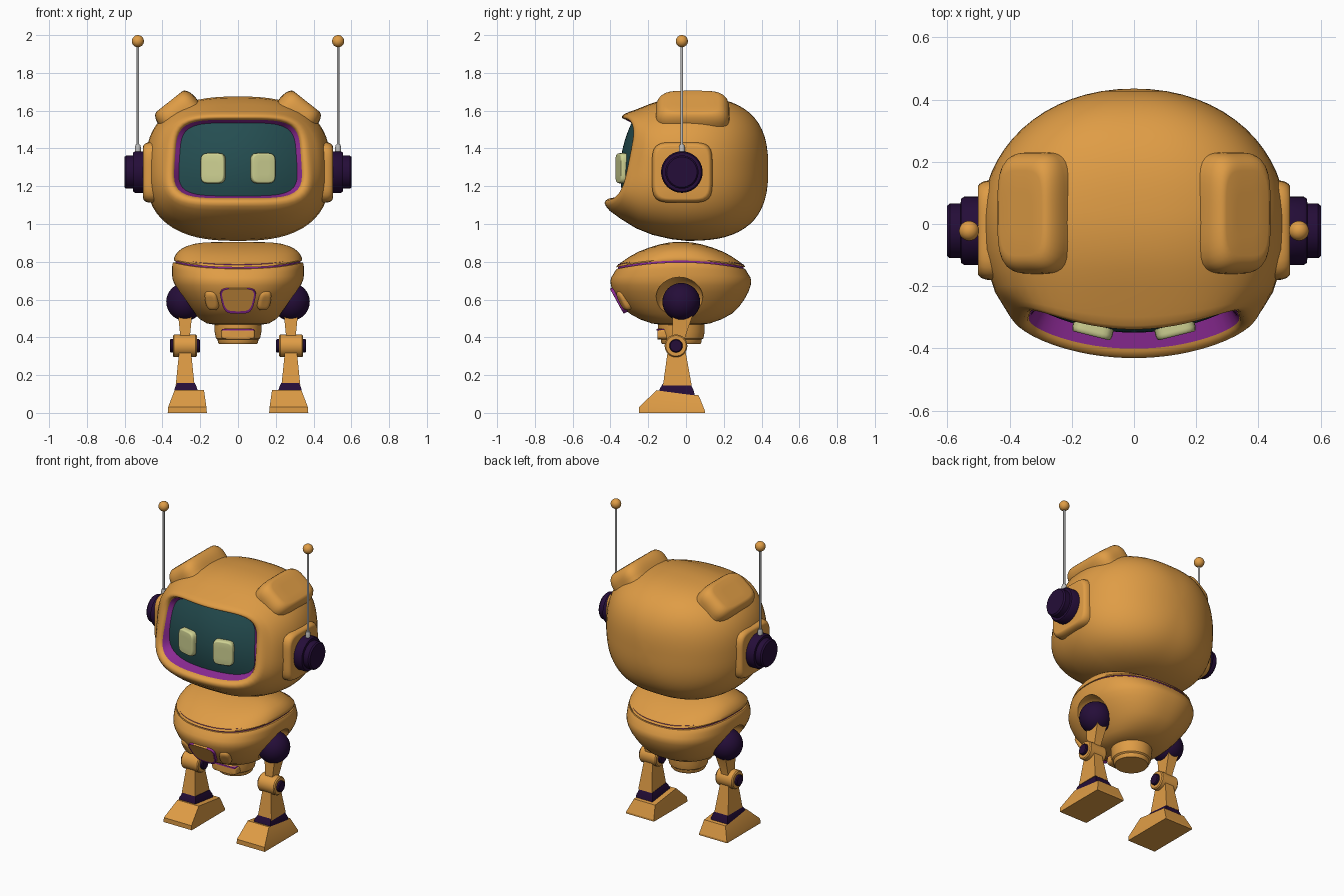
import bpy, bmesh, math
from mathutils import Vector, Matrix

if "Cube" in bpy.data.objects:
    bpy.data.objects.remove(bpy.data.objects["Cube"])


def material(name, rgb):
    m = bpy.data.materials.new(name)
    m.diffuse_color = (*rgb, 1)
    m.use_nodes = True
    m.node_tree.nodes["Principled BSDF"].inputs["Base Color"].default_value = m.diffuse_color
    return m


ORANGE = material("orange", (0.74, 0.335, 0.06))
PURPLE = material("purple trim", (0.28, 0.025, 0.32))
DARK = material("dark violet", (0.018, 0.004, 0.04))
TEAL = material("dark teal", (0.018, 0.075, 0.082))
LIME = material("pale lime", (0.62, 0.64, 0.29))
GREY = material("light grey", (0.5, 0.5, 0.5))


def smooth(ob, angle=35):
    bpy.ops.object.select_all(action='DESELECT')
    ob.select_set(True)
    bpy.context.view_layer.objects.active = ob
    bpy.ops.object.shade_smooth_by_angle(angle=math.radians(angle))


def loft(name, rings, mat, caps=True, mirror=False, angle=35):
    """Skin a list of equally long point rings."""
    bm = bmesh.new()
    vs = [[bm.verts.new(p) for p in r] for r in rings]
    n = len(rings[0])
    for A, B in zip(vs, vs[1:]):
        for i in range(n):
            bm.faces.new((A[i], A[(i + 1) % n], B[(i + 1) % n], B[i]))
    for r in (vs[0], vs[-1]):
        if caps and (r[0].co - r[n // 2].co).length > 1e-4:
            bm.faces.new(r)
    bmesh.ops.remove_doubles(bm, verts=bm.verts, dist=1e-5)
    bmesh.ops.recalc_face_normals(bm, faces=bm.faces)
    me = bpy.data.meshes.new(name)
    bm.to_mesh(me)
    bm.free()
    me.materials.append(mat)
    ob = bpy.data.objects.new(name, me)
    bpy.context.collection.objects.link(ob)
    smooth(ob, angle)
    if mirror:
        ob.modifiers.new("Mirror", 'MIRROR').use_mirror_merge = False
    return ob


def outline(a, b, n, seg):
    """Superellipse points in a plane."""
    pts = []
    for i in range(seg):
        t = 2 * math.pi * i / seg
        c, s = math.cos(t), math.sin(t)
        k = (abs(c) ** n + abs(s) ** n) ** (-1 / n)
        pts.append((a * c * k, b * s * k))
    return pts


def frame(loc, right, up):
    r = Vector(right).normalized()
    n = r.cross(Vector(up)).normalized()
    m = Matrix((r, n.cross(r), n)).transposed().to_4x4()
    return Matrix.Translation(loc) @ m


def stack(name, prof, mat, M, a=1, b=1, n=2, seg=40, mirror=False, taper=0):
    """Outline scaled and raised along the frame's normal: prof = [(scale, height)]."""
    rings = [[M @ Vector((x * s * (1 + taper * y), y * s, h)) for x, y in outline(a, b, n, seg)]
             for s, h in prof]
    return loft(name, rings, mat, mirror=mirror)


def pillow(h0, h1, edge=0.2):
    """Profile of a pad with a rounded rim."""
    d = h1 - h0
    arc = [(1 - edge + edge * math.cos(t), h1 - d * 0.4 + d * 0.4 * math.sin(t))
           for t in [math.pi / 2 * i / 6 for i in range(7)]]
    return [(1, h0)] + arc + [((1 - edge) * 0.5, h1), (0, h1)]


def ball(name, loc, r, mat):
    prof = [(r * math.sin(math.pi * i / 16), -r * math.cos(math.pi * i / 16)) for i in range(17)]
    return stack(name, prof, mat, frame(loc, (1, 0, 0), (0, 1, 0)), seg=32, mirror=True)


def block(name, layers, mat):
    """Mirrored four-sided block: layers = (x0, x1, y0, y1, z_front, z_back)."""
    rings = [[(x0, y0, zf), (x1, y0, zf), (x1, y1, zb), (x0, y1, zb)]
             for x0, x1, y0, y1, zf, zb in layers]
    return loft(name, rings, mat, mirror=True, angle=20)


# Head shell: round back, then rings leading to the lip of the face opening
def face_ring(y0, tilt, curve, a, b, zc, n):
    taper = 0.2 * min(1, (n - 2.6) / 1.5)
    return [(x * (1 - taper * z), y0 + tilt * (zc + z - 1.34) + curve * x * x, zc + z)
            for x, z in outline(a, b, n, 72)]


rings = []
for i in range(16, -1, -1):
    u = math.sin(math.pi / 2 * i / 16)
    rings.append(face_ring(0.435 * u, 0, 0, 0.49 * (1 - u ** 2.1) ** (1 / 2.1),
                           0.382 * (1 - u ** 2.7) ** (1 / 2.7), 1.293, 2.6))
for args in [(-.08, 0, 0, .487, .374, 1.294, 2.6), (-.16, .05, .05, .468, .354, 1.297, 2.65),
             (-.23, .1, .1, .447, .327, 1.305, 2.8), (-.30, .15, .3, .42, .29, 1.318, 3.1),
             (-.35, .2, .5, .398, .262, 1.332, 3.6), (-.375, .2, .6, .384, .244, 1.338, 3.9),
             (-.385, .2, .65, .37, .23, 1.341, 4.2), (-.382, .2, .65, .352, .218, 1.343, 4.4),
             (-.368, .2, .65, .338, .21, 1.344, 4.5), (-.355, .2, .65, .333, .207, 1.344, 4.5)]:
    rings.append(face_ring(*args))
loft("head_shell", rings, ORANGE, caps=False, angle=60)


# Screen and its purple trim
def screen_ring(s):
    return [(x * (1 - .2 * z), -.345 + .8 * x * x + .12 * z + .9 * z * z, 1.342 + z)
            for x, z in outline(.31 * s, .193 * s, 4.5, 72)]


loft("face_trim", [face_ring(-.36, .2, .65, .334, .2075, 1.344, 4.5), screen_ring(1)], PURPLE, caps=False)
loft("face_screen", [screen_ring(s / 8) for s in range(8, -1, -1)], TEAL, caps=False)
stack("eye", pillow(-.02, .022, .12), LIME, frame((.132, -.338, 1.295), (1, .25, 0), (0, 0, 1)),
      .066, .08, 5, mirror=True)

# Head pads: top ear bumps and side plates
stack("ear_bump", pillow(-.12, .062, .3), ORANGE, frame((.325, .035, 1.6), (.78, 0, -.62), (0, 1, 0)),
      .122, .195, 4, 56, mirror=True)
stack("side_plate", pillow(.40, .502, .14), ORANGE, frame((0, -.02, 1.273), (0, 1, 0), (0, 0, 1)),
      .16, .16, 5, 56, mirror=True)

# Ear discs and antennas
ear = frame((0, -.022, 1.275), (0, 1, 0), (0, 0, 1))
stack("ear_disc", [(.11, .47), (.11, .545), (.103, .556), (.088, .557), (.088, .592), (.08, .601), (0, .601)],
      DARK, ear, mirror=True)
up = frame((.53, -.022, 0), (1, 0, 0), (0, 1, 0))
stack("antenna_rod", [(.016, 1.37), (.016, 1.405), (.012, 1.42), (.0065, 1.421), (.0065, 1.96)],
      GREY, up, seg=16, mirror=True)
ball("antenna_ball", (.53, -.022, 1.968), .032, ORANGE)


# Body: lower bowl, purple seam, upper cap with a dipping rim
def body_ring(z, ax, ay, wave=1.0):
    return [(x, y - .0275, z - .3 * y * y * wave) for x, y in outline(ax, ay, 2.35, 72)]


bowl = loft("body_bowl", [body_ring(*r) for r in [
    (.465, 0, 0, 0), (.466, .12, .1, 0), (.474, .165, .155, 0), (.495, .2, .215, 0), (.525, .23, .27, 0),
    (.56, .262, .307, 0), (.60, .292, .336, 0), (.64, .32, .358, 0), (.675, .338, .37, 0),
    (.70, .346, .373, .05), (.73, .349, .368, .3), (.765, .349, .355, .7), (.79, .347, .346),
    (.797, .342, .34), (.797, .325, .325), (.77, 0, 0)]], ORANGE)
loft("body_seam", [body_ring(.78, .331, .333), body_ring(.82, .331, .333)], PURPLE, caps=False)
loft("body_cap", [body_ring(*r) for r in [
    (.806, .31, .31), (.806, .338, .342), (.813, .34, .339), (.827, .336, .315), (.85, .322, .27),
    (.868, .30, .225), (.883, .27, .17), (.895, .23, .115), (.902, .18, .07), (.905, .1, .03),
    (.906, 0, 0)]], ORANGE, caps=False)

# Hip sockets cut from the bowl
cutter = ball("socket_cutter", (.315, -.035, .595), .128, ORANGE)
cut = bowl.modifiers.new("Sockets", 'BOOLEAN')
cut.operation, cut.solver, cut.object = 'DIFFERENCE', 'EXACT', cutter
bpy.context.view_layer.objects.active = bowl
bpy.ops.object.modifier_apply(modifier=cut.name)
bpy.data.objects.remove(cutter)
smooth(bowl)

# Belly hatch and side bumps
for name, mat, z, s, h in (("hatch_trim", PURPLE, .595, 1, .009), ("hatch_panel", ORANGE, .604, .9, .014)):
    stack(name, [(1, -.04), (1, h), (0, h)], mat, frame((0, -.597 * .6 + .0, z), (1, 0, 0), (0, -.48, .88)),
          .088 * s, .075 * s, 4, mirror=False, taper=2.5)
stack("belly_bump", pillow(-.03, .022, .5), ORANGE, frame((.138, -.328, .597), (.92, .33, 0), (.12, -.45, .88)),
      .036, .058, 3, mirror=True)

# Pelvis hub with a front slot
hub = frame((0, -.025, 0), (1, 0, 0), (0, 1, 0))
stack("pelvis_hub", [(.124, .50), (.124, .43), (.117, .395), (.108, .388), (.106, .372), (.1, .364), (0, .364)],
      ORANGE, hub)
front = frame((0, -.13, .418), (1, 0, 0), (0, 0, 1))
stack("pelvis_plate", pillow(-.04, .022, .1), ORANGE, front, .09, .03, 5)
stack("pelvis_slot", [(1, -.02), (1, .026)], PURPLE, front @ Matrix.Translation((0, .022, 0)), .085, .005, 6)

# Legs
ball("hip_ball", (.28, -.025, .588), .1, DARK)
block("upper_leg", [(.242, .318, -.07, .04, .53, .53), (.255, .305, -.075, -.005, .40, .40),
                    (.255, .305, -.075, -.005, .36, .36)], ORANGE)
knee = frame((.281, -.053, .355), (0, 1, 0), (0, 0, 1))
stack("knee_hub", [(.054, -.0635), (.06, -.057), (.06, .057), (.054, .0635)], ORANGE, knee, mirror=True)
stack("knee_pin", [(.03, -.08), (.035, -.075), (.035, .075), (.03, .08)], DARK, knee, mirror=True)
block("lower_leg", [(.25, .31, -.095, -.005, .34, .34), (.23, .33, -.122, .03, .145, .145)], ORANGE)
block("ankle", [(.213, .338, -.145, .048, .10, .08), (.216, .335, -.138, .042, .13, .115),
                (.228, .323, -.12, .028, .158, .146)], DARK)
block("foot", [(.165, .372, -.25, .10, 0, 0), (.167, .37, -.25, .10, .03, .012),
               (.18, .336, -.155, .067, .12, .093)], ORANGE)
